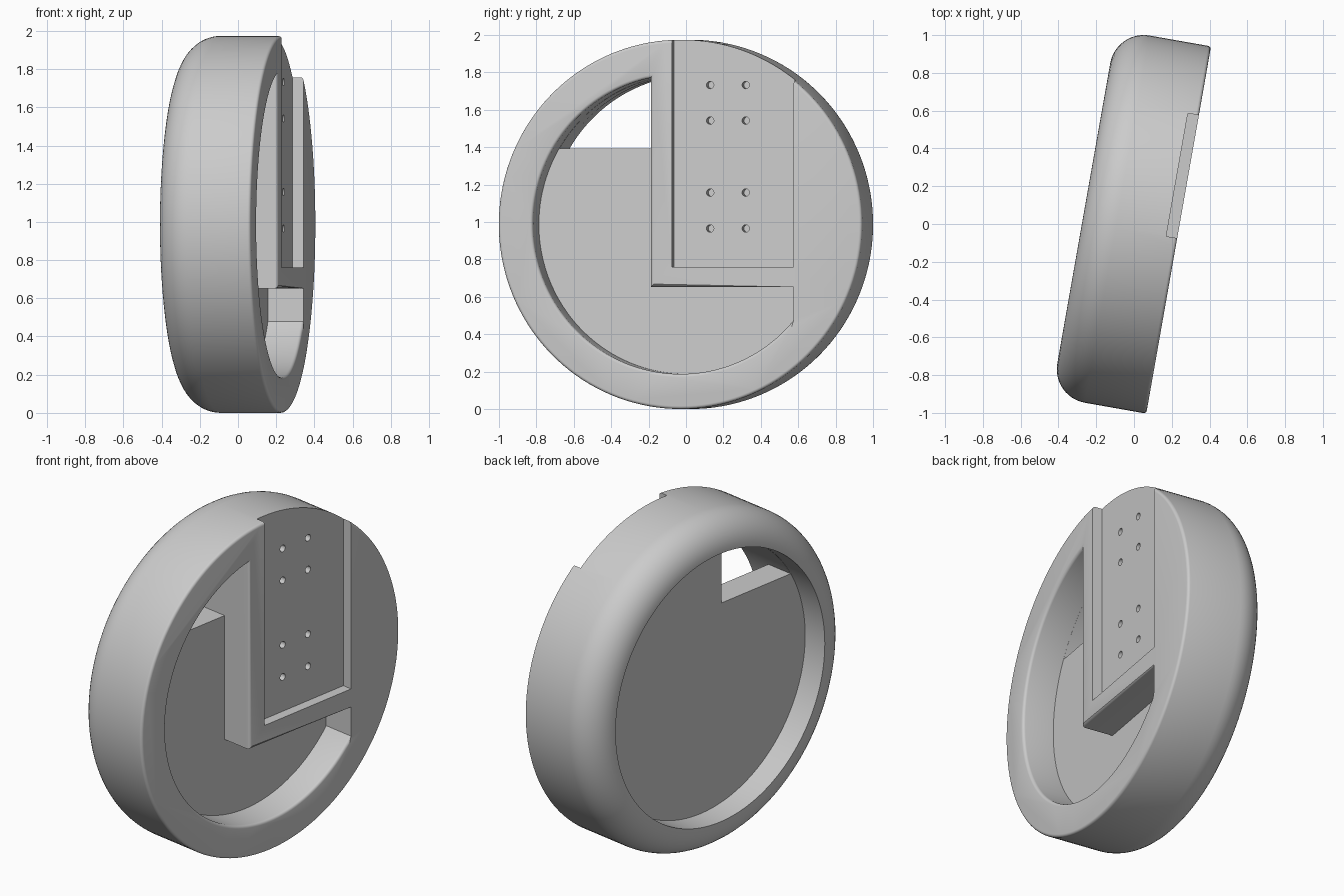
import bpy, bmesh
from math import sin, cos, asin, acos, pi, radians
from mathutils import Matrix

cube = bpy.data.objects.get("Cube")
if cube:
    bpy.data.objects.remove(cube)

# Main sizes, with the wheel axis along local x
OUTER, INNER = 0.987, 0.80
FRONT, BACK = 0.24, -0.27
WEB_FRONT, WEB_BACK = 0.05, -0.12
POCKET_FLOOR = 0.181
BLOCK_LEFT, BLOCK_RIGHT = -0.16, 0.617
BLOCK_BOTTOM, LEDGE = -0.335, 0.405
POCKET_LEFT, POCKET_BOTTOM = -0.044, -0.227
FILLET = 0.18

grey = bpy.data.materials.new("plain grey")
grey.use_nodes = True
colour = (0.6, 0.6, 0.6, 1)
grey.diffuse_color = colour
grey.node_tree.nodes["Principled BSDF"].inputs["Base Color"].default_value = colour


def make_object(name, bm):
    bmesh.ops.recalc_face_normals(bm, faces=bm.faces)
    mesh = bpy.data.meshes.new(name)
    bm.to_mesh(mesh)
    bm.free()
    obj = bpy.data.objects.new(name, mesh)
    bpy.context.collection.objects.link(obj)
    mesh.materials.append(grey)
    return obj


def prism(name, outline, x0, x1):
    """Extrude an outline in the wheel plane along the axis."""
    bm = bmesh.new()
    face = bm.faces.new([bm.verts.new((x0, y, z)) for y, z in outline])
    moved = bmesh.ops.extrude_face_region(bm, geom=[face])["geom"]
    bmesh.ops.translate(bm, vec=(x1 - x0, 0, 0),
                        verts=[g for g in moved if isinstance(g, bmesh.types.BMVert)])
    return make_object(name, bm)


def arc(radius, start, end, steps):
    angles = [start + (end - start) * i / steps for i in range(steps + 1)]
    return [(radius * cos(a), radius * sin(a)) for a in angles]


def cut(target, cutter):
    mod = target.modifiers.new("cut", "BOOLEAN")
    mod.operation, mod.solver, mod.object = "DIFFERENCE", "EXACT", cutter
    bpy.context.view_layer.objects.active = target
    bpy.ops.object.modifier_apply(modifier=mod.name)
    bpy.data.objects.remove(cutter)


# Wheel blank: turned profile with a large rounded back edge
steps = 12
profile = [(FRONT, 0), (FRONT, OUTER)]
profile += [(BACK + FILLET - FILLET * sin(a), OUTER - FILLET + FILLET * cos(a))
            for a in (pi / 2 * i / steps for i in range(steps + 1))]
profile.append((BACK, 0))
bm = bmesh.new()
points = [bm.verts.new((x, 0, r)) for x, r in profile]
edges = [bm.edges.new(pair) for pair in zip(points, points[1:])]
bmesh.ops.spin(bm, geom=points + edges, cent=(0, 0, 0), axis=(1, 0, 0),
               angle=2 * pi, steps=144, use_duplicate=False)
bmesh.ops.remove_doubles(bm, verts=bm.verts, dist=0.0001)
bmesh.ops.dissolve_limit(bm, angle_limit=0.001, verts=bm.verts, edges=bm.edges)
wheel = make_object("wheel_body", bm)

# Back recess, a full circle
cut(wheel, prism("recess_cutter", arc(INNER, 0, 2 * pi, 144)[:-1], BACK - 0.2, WEB_BACK))

# Front cavity, round the mounting block and the solid side segment
low = -acos(BLOCK_RIGHT / INNER)
high = -2 * pi + acos(BLOCK_LEFT / INNER)
cavity = arc(INNER, low, high, 90) + [(BLOCK_LEFT, BLOCK_BOTTOM), (BLOCK_RIGHT, BLOCK_BOTTOM)]
cut(wheel, prism("cavity_cutter", cavity, WEB_FRONT, FRONT + 0.2))

# Soft edges round the front face
bm = bmesh.new()
bm.from_mesh(wheel.data)
soft = [e for e in bm.edges
        if all(abs(v.co.x - FRONT) < 0.001 for v in e.verts)
        and len(e.link_faces) == 2 and e.calc_face_angle() > 1
        and not all(abs(v.co.y - BLOCK_RIGHT) < 0.001 for v in e.verts)]
bmesh.ops.bevel(bm, geom=soft, offset=0.016, segments=4, profile=0.5, affect="EDGES")
bm.to_mesh(wheel.data)
bm.free()

# Window through the web, above the ledge
r = INNER - 0.001
side = BLOCK_LEFT - 0.001
window = arc(r, acos(side / r), pi - asin(LEDGE / r), 30) + [(side, LEDGE)]
cut(wheel, prism("window_cutter", window, WEB_BACK - 0.01, WEB_FRONT + 0.01))

# Mounting pocket, open through the top of the rim
pocket = [(POCKET_LEFT, POCKET_BOTTOM), (BLOCK_RIGHT, POCKET_BOTTOM),
          (BLOCK_RIGHT, 1.2), (POCKET_LEFT, 1.2)]
cut(wheel, prism("pocket_cutter", pocket, POCKET_FLOOR, FRONT + 0.2))

# Screw holes in the pocket floor
bm = bmesh.new()
for y in (0.153, 0.346):
    for z in (0.745, 0.555, 0.17, -0.022):
        bmesh.ops.create_cone(bm, cap_ends=True, segments=20, radius1=0.02, radius2=0.02,
                              depth=0.12, matrix=Matrix.Translation((POCKET_FLOOR, y, z))
                              @ Matrix.Rotation(pi / 2, 4, "Y"))
cut(wheel, make_object("hole_cutter", bm))

# Smooth curved surfaces, then stand the wheel up at its slight turn
bpy.ops.object.select_all(action="DESELECT")
wheel.select_set(True)
bpy.context.view_layer.objects.active = wheel
bpy.ops.object.shade_smooth_by_angle(angle=radians(30))
wheel.rotation_euler.z = radians(-10)
wheel.location = (0, 0.01, OUTER)
